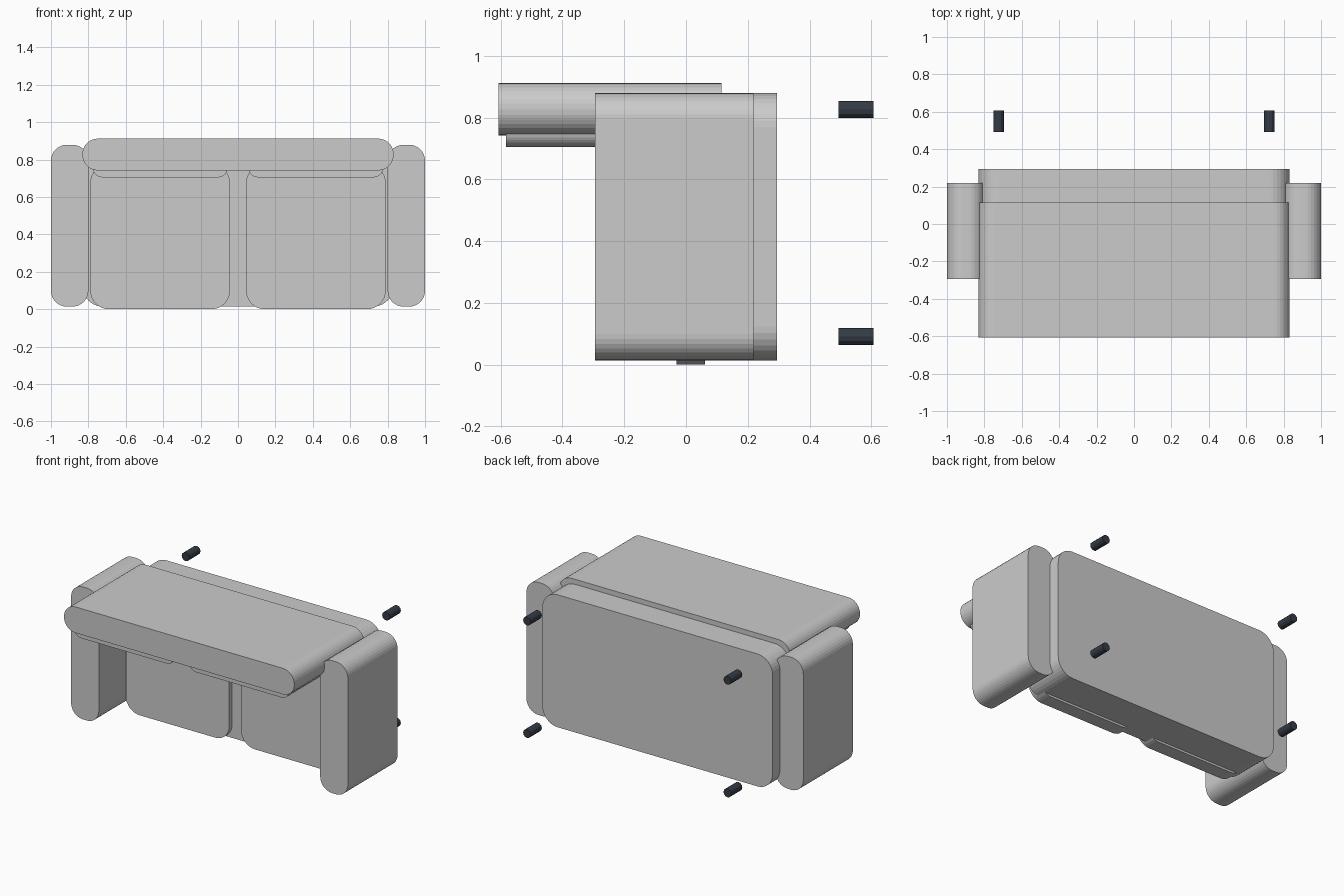
import bpy, bmesh, math
from mathutils import Matrix

if "Cube" in bpy.data.objects:
    bpy.data.objects.remove(bpy.data.objects["Cube"])


def pad(name, x, y, z, r, seg=8):
    """Rounded rectangle in xz, extruded along y. x, y, z are (min, max)."""
    pts = []
    corners = [(x[1] - r, z[1] - r, 0), (x[0] + r, z[1] - r, 90),
               (x[0] + r, z[0] + r, 180), (x[1] - r, z[0] + r, 270)]
    for cx, cz, start in corners:
        for i in range(seg + 1):
            a = math.radians(start + 90 * i / seg)
            pts.append((cx + r * math.cos(a), cz + r * math.sin(a)))
    bm = bmesh.new()
    front = [bm.verts.new((px, y[0], pz)) for px, pz in pts]
    face = bm.faces.new(front)
    ext = bmesh.ops.extrude_face_region(bm, geom=[face])
    new = [v for v in ext["geom"] if isinstance(v, bmesh.types.BMVert)]
    bmesh.ops.translate(bm, verts=new, vec=(0, y[1] - y[0], 0))
    bmesh.ops.remove_doubles(bm, verts=bm.verts, dist=1e-5)
    return finish(name, bm)


def finish(name, bm, mat=None):
    bmesh.ops.recalc_face_normals(bm, faces=bm.faces)
    me = bpy.data.meshes.new(name)
    bm.to_mesh(me)
    bm.free()
    if mat:
        me.materials.append(mat)
    ob = bpy.data.objects.new(name, me)
    bpy.context.collection.objects.link(ob)
    return ob


def leg(name, x, z, mat):
    bm = bmesh.new()
    m = Matrix.Translation((x, 0.55, z)) @ Matrix.Rotation(math.pi / 2, 4, 'X')
    bmesh.ops.create_cone(bm, cap_ends=True, segments=12, radius1=0.028,
                          radius2=0.028, depth=0.114, matrix=m)
    return finish(name, bm, mat)


dark = bpy.data.materials.new("dark_leg")
dark.diffuse_color = (0.035, 0.045, 0.06, 1)
dark.use_nodes = True
dark.node_tree.nodes["Principled BSDF"].inputs["Base Color"].default_value = dark.diffuse_color

# Upright panel and the long slab over the top
pad("base_panel", (-0.832, 0.832), (0.0, 0.294), (0.014, 0.879), 0.11)
pad("top_slab", (-0.832, 0.832), (-0.607, 0.115), (0.742, 0.912), 0.083)

# Paired parts: arms, upright cushions, cushions under the slab, legs
for side, s in (("left", -1), ("right", 1)):
    def span(a, b):
        return tuple(sorted((s * a, s * b)))
    pad(side + "_arm", span(0.80, 1.0), (-0.294, 0.218), (0.014, 0.879), 0.085)
    pad(side + "_upright_cushion", span(0.043, 0.79), (-0.03, 0.062), (0.0, 0.775), 0.1)
    pad(side + "_under_cushion", span(0.056, 0.775), (-0.583, 0.1), (0.705, 0.82), 0.05)
    for level, z in (("lower", 0.091), ("upper", 0.826)):
        leg(f"{side}_{level}_leg", s * 0.724, z, dark)
